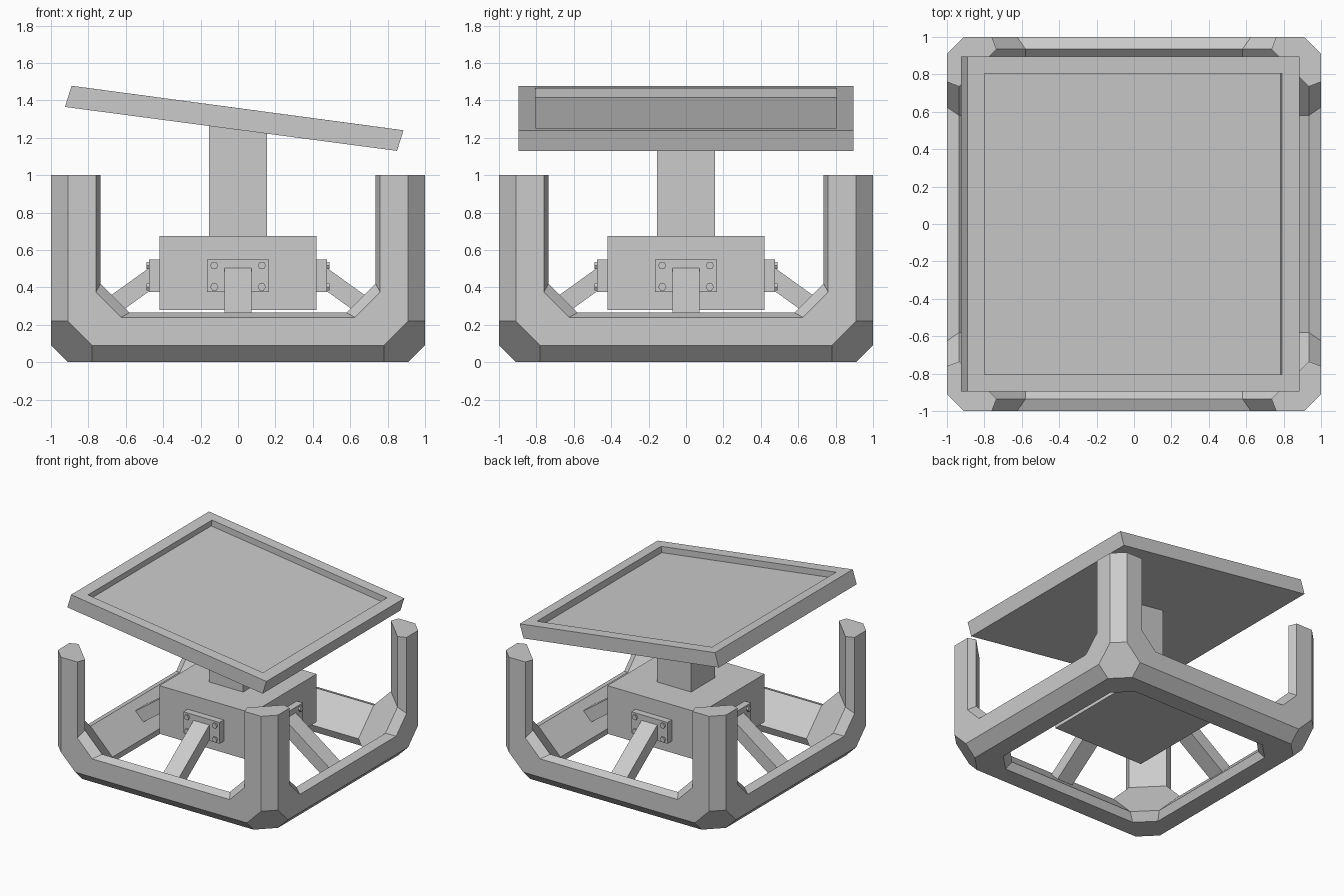
import bpy, bmesh, math
from itertools import permutations
from mathutils import Vector, Matrix

if "Cube" in bpy.data.objects:
    bpy.data.objects.remove(bpy.data.objects["Cube"])


def finish(name, bm):
    bmesh.ops.remove_doubles(bm, verts=bm.verts, dist=1e-5)
    bmesh.ops.recalc_face_normals(bm, faces=bm.faces)
    me = bpy.data.meshes.new(name)
    bm.to_mesh(me)
    bm.free()
    ob = bpy.data.objects.new(name, me)
    bpy.context.collection.objects.link(ob)
    return ob


def face(bm, pts):
    return bm.faces.new([bm.verts.new(p) for p in pts])


def box(name, x, y, z, turn=0):
    bm = bmesh.new()
    bmesh.ops.create_cube(bm, size=1)
    for v in bm.verts:
        v.co = [lo + (c + 0.5) * (hi - lo) for c, (lo, hi) in zip(v.co, (x, y, z))]
    bm.transform(Matrix.Rotation(turn, 4, 'Z'))
    return finish(name, bm)


# Base frame: one corner (distances measured from the cube corner), mirrored to four
OUT, MID, INN = (0, .09, .22), (0, .24, .375), (.065, .265, .42)


def place(axis, along, p, q):
    c = [0, 0, 0]
    c[axis], c[(axis + 1) % 3], c[(axis + 2) % 3] = along, p, q
    return Vector((c[0] - 1, c[1] - 1, c[2]))


bm = bmesh.new()
order = [(0, 1, 2), (1, 0, 2), (2, 0, 1), (2, 1, 0), (1, 2, 0), (0, 2, 1)]
for tri in (OUT, INN):
    face(bm, [(tri[o[0]] - 1, tri[o[1]] - 1, tri[o[2]]) for o in order])
for axis in range(3):
    # Rail or post running along this axis
    ring = [(OUT[2], 0, .09), (OUT[2], .09, 0), (MID[2], .24, 0),
            (INN[2], .265, .065), (INN[2], .065, .265), (MID[2], 0, .24)]
    for a, b in zip(ring, ring[1:] + ring[:1]):
        face(bm, [place(axis, *a), place(axis, *b),
                  place(axis, 1, *b[1:]), place(axis, 1, *a[1:])])
    if axis == 2:
        face(bm, [place(axis, 1, *r[1:]) for r in ring])
    # Outer corner face and inner gusset face
    face(bm, [place(axis, 0, .09, .22), place(axis, 0, .22, .09),
              place(axis, 0, .375, .24), place(axis, 0, .24, .375)])
    face(bm, [place(axis, 0, .24, .375), place(axis, 0, .375, .24),
              place(axis, .065, .42, .265), place(axis, .065, .265, .42)])
frame = finish("base_frame", bm)
mir = frame.modifiers.new("mirror", 'MIRROR')
mir.use_axis = (True, True, False)

# Central housing and pillar
box("housing", (-.42, .42), (-.42, .42), (.28, .675))
box("pillar", (-.155, .155), (-.155, .155), (.67, 1.27))

# Mounting plates, bolts and struts on the four sides
for i in range(4):
    turn = i * math.pi / 2
    rot = Matrix.Rotation(turn, 4, 'Z')
    box(f"mount_plate_{i}", (-.165, .165), (-.475, -.41), (.375, .55), turn)

    bm = bmesh.new()
    for x in (-.127, .127):
        for z in (.403, .517):
            m = (rot @ Matrix.Translation((x, -.478, z))
                 @ Matrix.Rotation(math.pi / 2, 4, 'X') @ Matrix.Rotation(math.pi / 6, 4, 'Z'))
            bmesh.ops.create_cone(bm, cap_ends=True, segments=6, radius1=.022,
                                  radius2=.022, depth=.024, matrix=m)
    finish(f"bolts_{i}", bm)

    bm = bmesh.new()
    side = face(bm, [(-.072, -y, z) for y, z in
                     ((.46, .515), (.46, .39), (.82, .132), (.895, .203))])
    ext = bmesh.ops.extrude_face_region(bm, geom=[side], use_keep_orig=True)
    bmesh.ops.translate(bm, vec=(.144, 0, 0),
                        verts=[g for g in ext["geom"] if isinstance(g, bmesh.types.BMVert)])
    bm.transform(rot)
    finish(f"strut_{i}", bm)

# Tilted tray with a shallow recess: stacked rectangular loops
loops = [((-.925, 1.365), (.85, 1.13), .895),
         ((-.89, 1.478), (.885, 1.24), .895),
         ((-.80, 1.466), (.79, 1.253), .805),
         ((-.807, 1.416), (.783, 1.203), .805)]
bm = bmesh.new()
rings = [[(a[0], -w, a[1]), (b[0], -w, b[1]), (b[0], w, b[1]), (a[0], w, a[1])]
         for a, b, w in loops]
face(bm, rings[0])
face(bm, rings[-1])
for lo, hi in zip(rings, rings[1:]):
    for k in range(4):
        n = (k + 1) % 4
        face(bm, [lo[k], lo[n], hi[n], hi[k]])
finish("tilted_tray", bm)
